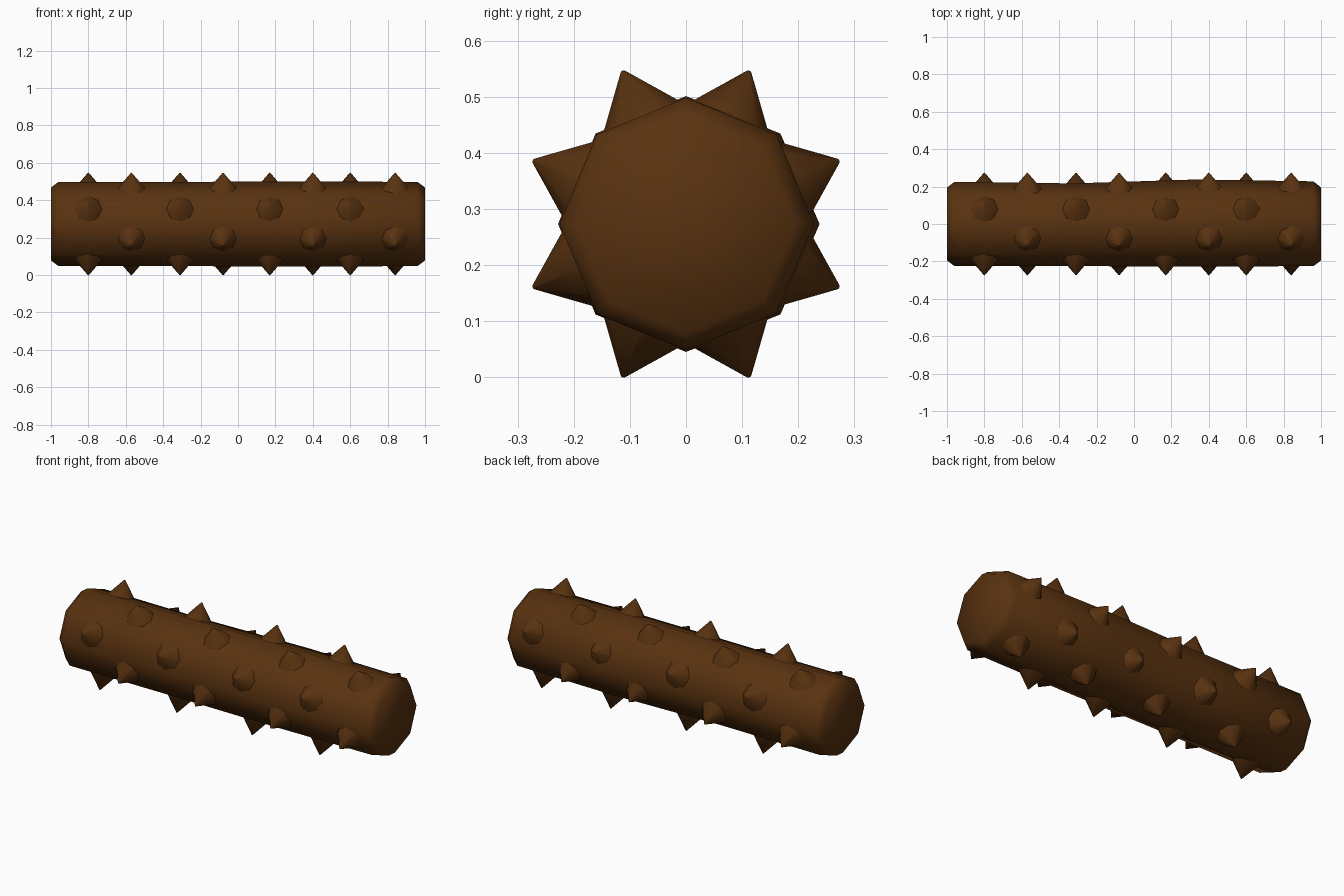
import bpy, bmesh, math
from mathutils import Vector, Matrix

if "Cube" in bpy.data.objects:
    bpy.data.objects.remove(bpy.data.objects["Cube"])

CZ = 0.273      # height of the log axis
SIDES = 8

wood = bpy.data.materials.new("dark brown wood")
wood.diffuse_color = (0.1, 0.032, 0.005, 1)
wood.use_nodes = True
wood.node_tree.nodes["Principled BSDF"].inputs["Base Color"].default_value = wood.diffuse_color


def finish(name, bm):
    bmesh.ops.recalc_face_normals(bm, faces=bm.faces[:])
    me = bpy.data.meshes.new(name)
    bm.to_mesh(me)
    bm.free()
    me.materials.append(wood)
    ob = bpy.data.objects.new(name, me)
    bpy.context.collection.objects.link(ob)
    bpy.ops.object.select_all(action='DESELECT')
    ob.select_set(True)
    bpy.context.view_layer.objects.active = ob
    bpy.ops.object.shade_smooth_by_angle(angle=math.radians(60))
    return ob


# log body: eight-sided rings along x (x, radius, extra bulge towards the back)
rings = [(-1, 0.195, 0), (-0.96, 0.225, 0), (-0.33, 0.225, -0.008),
         (0.33, 0.228, 0.010), (0.96, 0.225, 0.003), (1, 0.195, 0)]
bm = bmesh.new()
loops = []
for x, r, bulge in rings:
    loop = []
    for k in range(SIDES):
        a = math.tau * k / SIDES
        y = r * math.cos(a) + bulge * max(0, math.cos(a))
        loop.append(bm.verts.new((x, y, CZ + r * math.sin(a))))
    loops.append(loop)
for p, q in zip(loops, loops[1:]):
    for k in range(SIDES):
        n = (k + 1) % SIDES
        bm.faces.new((p[k], p[n], q[n], q[k]))
bm.faces.new(loops[0])
bm.faces.new(loops[-1])
finish("log_body", bm)

# spikes: one row per log side, alternate rows staggered
rows = [(-0.57, -0.08, 0.40, 0.84), (-0.80, -0.31, 0.17, 0.60)]
TIP, BASE = 0.2955, 0.19
bm = bmesh.new()
for k in range(SIDES):
    a = math.tau * (k + 0.5) / SIDES
    d = Vector((0, math.cos(a), math.sin(a)))
    rot = d.to_track_quat('Z', 'X').to_matrix().to_4x4()
    for x in rows[k % 2]:
        pos = Vector((x, 0, CZ)) + d * (TIP + BASE) / 2
        bmesh.ops.create_cone(bm, cap_ends=True, segments=8, radius1=0.087,
                              radius2=0.003, depth=TIP - BASE,
                              matrix=Matrix.Translation(pos) @ rot)
finish("log_spikes", bm)
